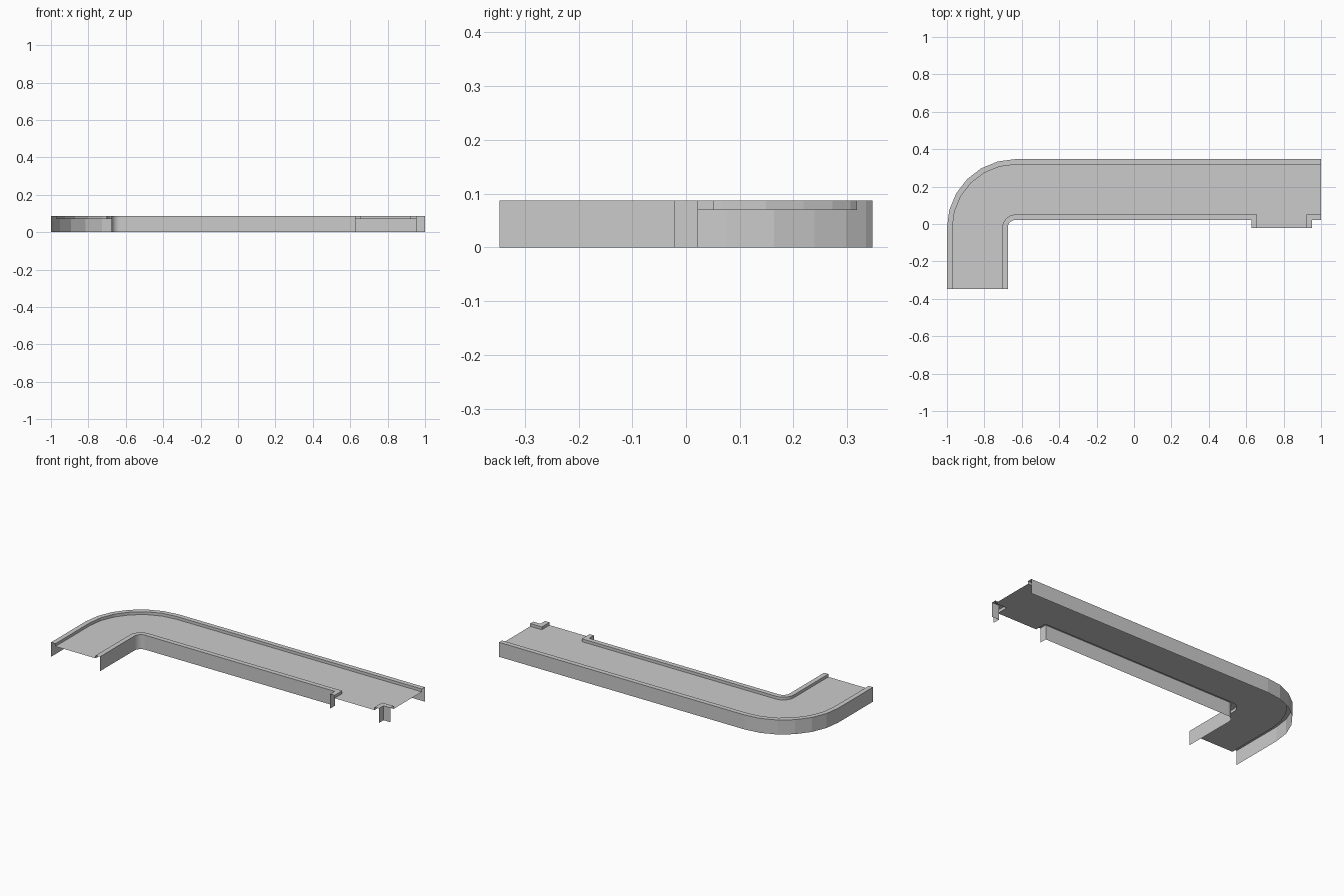
import bpy, bmesh
from math import sin, cos, pi

if "Cube" in bpy.data.objects:
    bpy.data.objects.remove(bpy.data.objects["Cube"])

TOP, DECK = 0.087, 0.07          # curb top and walkway heights
W = 0.029                        # curb width
CX, CY = -0.633, -0.02           # centre of the bend
R_OUT, R_IN = 0.367, 0.042       # outer and inner wall radii
END = 0.347
SEGS = 6


def bend(r):
    """L-shaped path: straight start followed by the quarter bend."""
    arc = [(CX + r * cos(pi - pi / 2 * i / SEGS), CY + r * sin(pi - pi / 2 * i / SEGS))
           for i in range(SEGS + 1)]
    return [(CX - r, -END)] + arc


def make(name, rows, extra=()):
    """Skin quads between successive rows of points."""
    bm = bmesh.new()
    grid = [[bm.verts.new(p) for p in row] for row in rows]
    for a, b in zip(grid, grid[1:]):
        for i in range(len(a) - 1):
            bm.faces.new((a[i], a[i + 1], b[i + 1], b[i]))
    for quad in extra:
        bm.faces.new([bm.verts.new(p) for p in quad])
    bmesh.ops.remove_doubles(bm, verts=bm.verts, dist=1e-5)
    mesh = bpy.data.meshes.new(name)
    bm.to_mesh(mesh)
    bm.free()
    ob = bpy.data.objects.new(name, mesh)
    bpy.context.collection.objects.link(ob)
    return ob


def at(path, z):
    return [(x, y, z) for x, y in path]


def curb(name, edge, inset):
    """Side wall, curb top and inner curb face."""
    make(name, [at(edge, 0), at(edge, TOP), at(inset, TOP), at(inset, DECK)])


y_out = CY + R_OUT
y_in = CY + R_IN
y_step = -0.022                  # front of the side opening
xa, xb = 0.628, 0.952            # sides of the opening

# outer curb
curb("outer_curb", (bend(R_OUT) + [(1, y_out)])[::-1],
     (bend(R_OUT - W) + [(1, y_out - W)])[::-1])

# inner curb up to the side opening
curb("inner_curb", bend(R_IN) + [(xa, y_in), (xa, y_step)],
     bend(R_IN + W) + [(xa + W, y_in + W), (xa + W, y_step)])

# short curb past the opening
curb("end_curb", [(xb, y_step), (xb, y_in), (1, y_in)],
     [(xb - W, y_step), (xb - W, y_in + W), (1, y_in + W)])

# walkway deck with its side opening
xs = (xa + W, xb - W, 1)
make("deck", [at(bend(R_IN + W) + [(x, y_in + W) for x in xs], DECK),
              at(bend(R_OUT - W) + [(x, y_out - W) for x in xs], DECK)],
     [[(xs[0], y_step, DECK), (xs[1], y_step, DECK),
       (xs[1], y_in + W, DECK), (xs[0], y_in + W, DECK)]])
